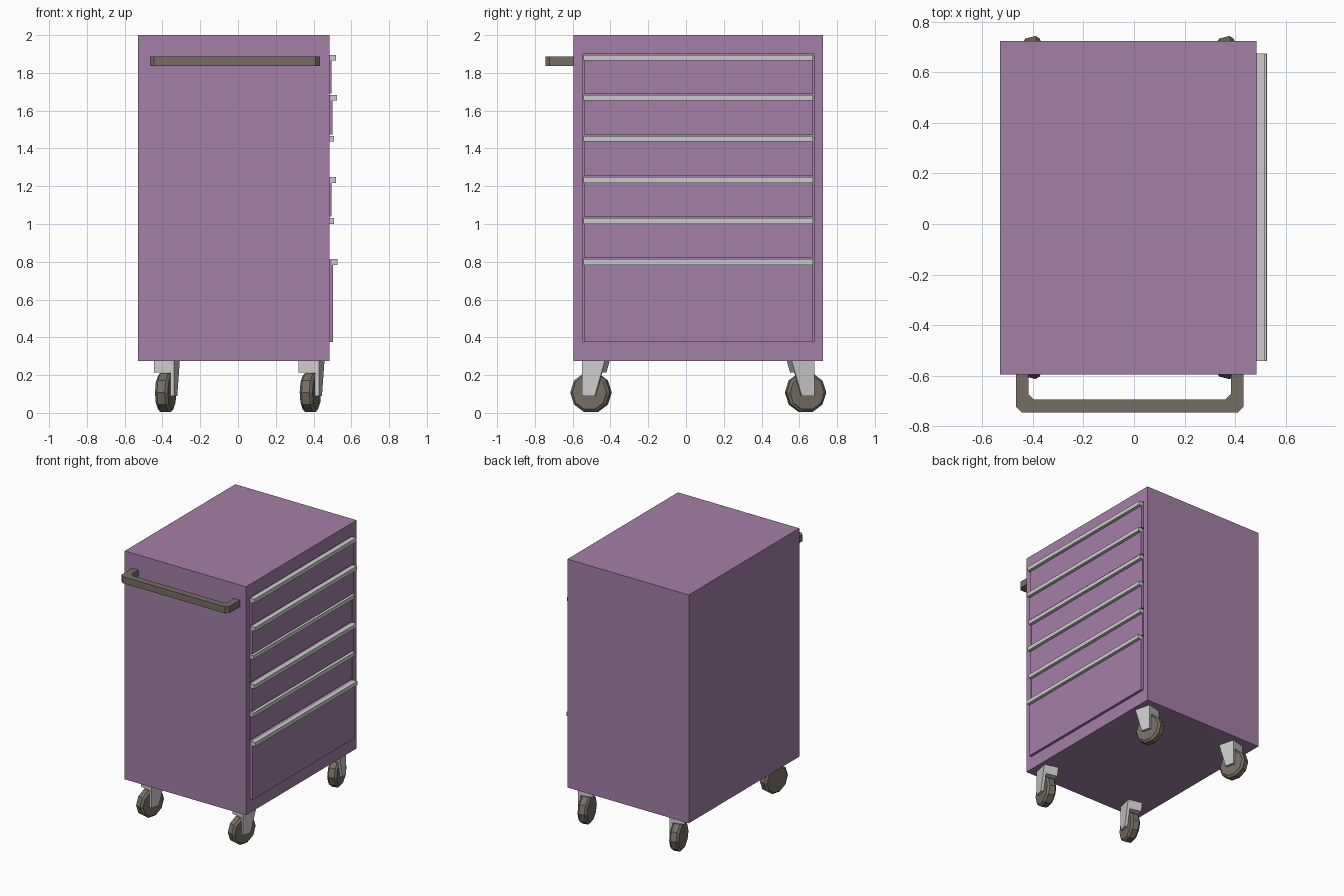
import bpy, bmesh, math
from mathutils import Matrix, Vector

if "Cube" in bpy.data.objects:
    bpy.data.objects.remove(bpy.data.objects["Cube"])


def material(name, rgb):
    m = bpy.data.materials.new(name)
    m.diffuse_color = (*rgb, 1)
    m.use_nodes = True
    m.node_tree.nodes["Principled BSDF"].inputs["Base Color"].default_value = m.diffuse_color
    return m


PURPLE = material("purple_paint", (0.37, 0.215, 0.385))
DARK = material("dark_rubber", (0.18, 0.155, 0.127))


def finish(name, bm, mat=None, matrix=None):
    bmesh.ops.recalc_face_normals(bm, faces=bm.faces)
    me = bpy.data.meshes.new(name)
    if matrix:
        bm.transform(matrix)
        if matrix.determinant() < 0:
            bmesh.ops.reverse_faces(bm, faces=bm.faces)
    bm.to_mesh(me)
    bm.free()
    ob = bpy.data.objects.new(name, me)
    bpy.context.collection.objects.link(ob)
    if mat:
        me.materials.append(mat)
    return ob


def add_box(bm, lo, hi):
    lo, hi = Vector(lo), Vector(hi)
    m = Matrix.Translation((lo + hi) / 2) @ Matrix.Diagonal((*(hi - lo), 1))
    return bmesh.ops.create_cube(bm, size=1, matrix=m)["verts"]


def add_prism(bm, points, offset):
    face = bm.faces.new([bm.verts.new(p) for p in points])
    new = bmesh.ops.extrude_face_region(bm, geom=[face])["geom"]
    bmesh.ops.translate(bm, vec=offset,
                        verts=[v for v in new if isinstance(v, bmesh.types.BMVert)])
    bm.faces.ensure_lookup_table()
    if not face.is_valid or len(face.edges[0].link_faces) < 2:
        bm.faces.new(bm.verts[:len(points)])


# Cabinet body with a recessed opening on the right for the drawers
Y0, Y1, Z0, Z1 = -0.547, 0.678, 0.374, 1.90
bm = bmesh.new()
add_box(bm, (-0.53, -0.595, 0.275), (0.484, 0.724, 2.0))
side = max(bm.faces, key=lambda f: f.calc_center_median().x)
bmesh.ops.inset_individual(bm, faces=[side], thickness=0.05)
for v in side.verts:
    v.co.y = Y0 if v.co.y < 0 else Y1
    v.co.z = Z0 if v.co.z < 1 else Z1
pocket = bmesh.ops.extrude_discrete_faces(bm, faces=[side])["faces"][0]
for v in pocket.verts:
    v.co.x -= 0.1
finish("cabinet_body", bm, PURPLE)

# Six drawers, pushed in by slightly different amounts, each with a pull rail
tops = [1.898, 1.686, 1.469, 1.251, 1.034, 0.817, 0.37]
fronts = [0.494, 0.499, 0.484, 0.495, 0.484, 0.502]
for i, x in enumerate(fronts):
    top, bottom = tops[i] - 0.004, tops[i + 1] + 0.006
    bm = bmesh.new()
    add_box(bm, (0.384, Y0 + 0.006, bottom), (x, Y1 - 0.006, top))
    finish(f"drawer_{i + 1}", bm, PURPLE)
    bm = bmesh.new()
    add_box(bm, (x - 0.008, Y0 + 0.005, top - 0.029), (x + 0.024, Y1 - 0.005, top + 0.001))
    finish(f"drawer_pull_{i + 1}", bm)

# Push handle with chamfered corners
xl, xr, yb, yf, t, c = -0.467, 0.433, -0.593, -0.744, 0.05, 0.022
outline = [(xl, yb), (xl, yf + c), (xl + c, yf), (xr - c, yf), (xr, yf + c), (xr, yb),
           (xr - t, yb), (xr - t, yf + t + c), (xr - t - c, yf + t),
           (xl + t + c, yf + t), (xl + t, yf + t + c), (xl + t, yb)]
bm = bmesh.new()
add_prism(bm, [(x, y, 1.837) for x, y in outline], (0, 0, 0.05))
finish("push_handle", bm, DARK)

# Casters: swivelled a little, rear pair mirrored from the front pair
for end, y, flip in (("front", -0.503, 1), ("rear", 0.633, -1)):
    for hand, x in (("left", -0.383), ("right", 0.383)):
        place = (Matrix.Translation((x, y, 0)) @ Matrix.Diagonal((1, flip, 1, 1))
                 @ Matrix.Rotation(math.radians(-14), 4, 'Z'))

        # Single-sided bracket: solid head above the wheel, one arm beside it
        bm = bmesh.new()
        add_prism(bm, [(-0.055, -0.034, 0.276), (-0.055, 0.089, 0.276),
                       (-0.055, 0.071, 0.215), (-0.055, -0.034, 0.215)], (0.11, 0, 0))
        finish(f"{end}_{hand}_caster_head", bm, None, place)
        bm = bmesh.new()
        add_prism(bm, [(0.034, -0.034, 0.215), (0.034, 0.071, 0.215),
                       (0.034, 0.034, 0.09), (0.034, -0.034, 0.09)], (0.021, 0, 0))
        finish(f"{end}_{hand}_caster_arm", bm, None, place)

        # Ten-sided wheel with chamfered rims
        bm = bmesh.new()
        bmesh.ops.create_cone(bm, cap_ends=True, segments=10, radius1=0.108,
                              radius2=0.108, depth=0.07)
        rims = [e for e in bm.edges if abs(e.verts[0].co.z - e.verts[1].co.z) < 1e-4]
        bmesh.ops.bevel(bm, geom=rims, offset=0.014, segments=1, affect='EDGES')
        spin = (Matrix.Translation((0, 0, 0.108)) @ Matrix.Rotation(math.pi / 2, 4, 'Y'))
        finish(f"{end}_{hand}_wheel", bm, DARK, place @ spin)
